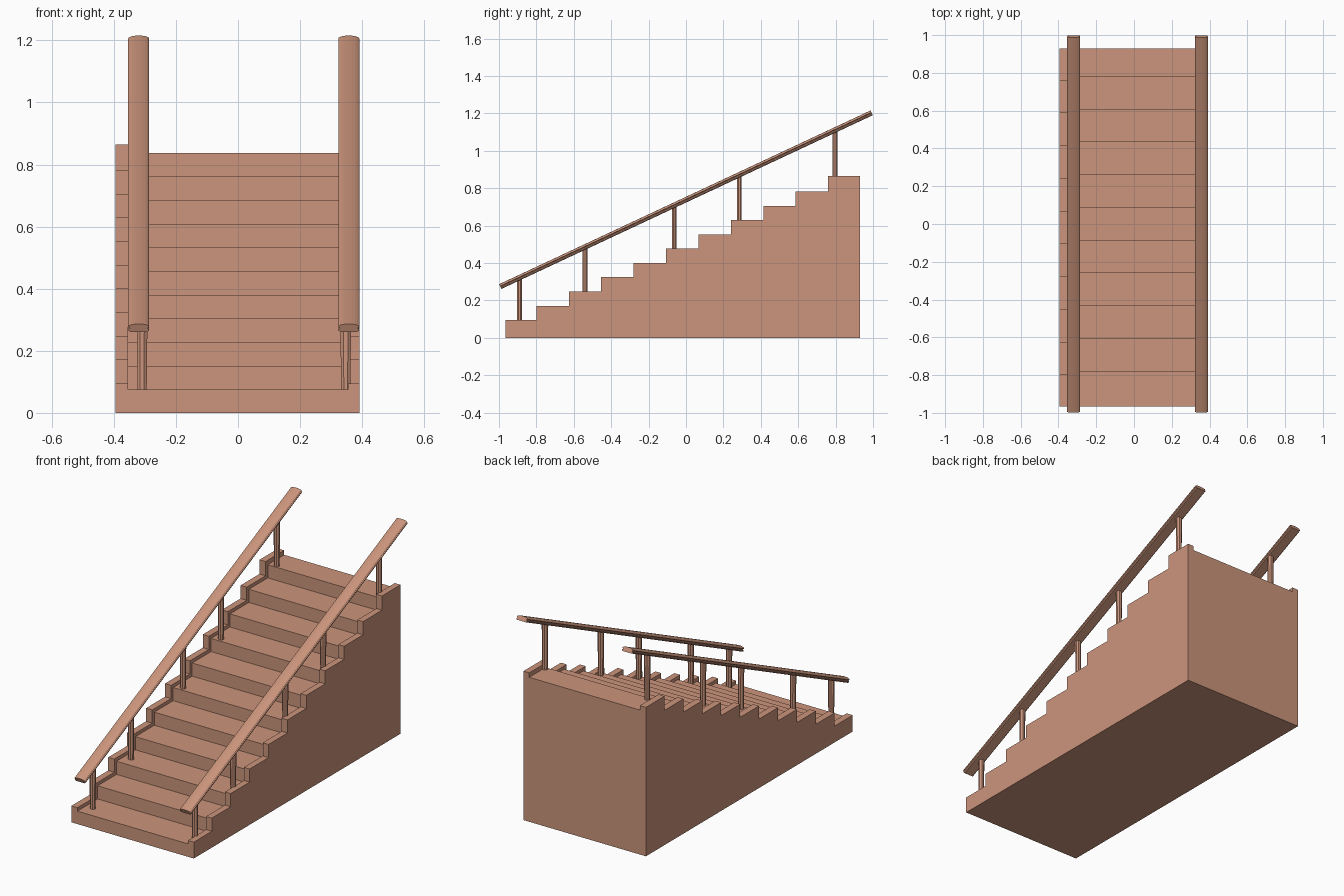
import bpy, bmesh, math
from mathutils import Vector

if "Cube" in bpy.data.objects:
    bpy.data.objects.remove(bpy.data.objects["Cube"])

mat = bpy.data.materials.new("terracotta")
mat.diffuse_color = (0.60, 0.30, 0.20, 1)
mat.use_nodes = True
mat.node_tree.nodes["Principled BSDF"].inputs["Base Color"].default_value = mat.diffuse_color


def loft(name, ring_a, ring_b):
    """Closed solid between two matching polygon rings."""
    bm = bmesh.new()
    a = [bm.verts.new(p) for p in ring_a]
    b = [bm.verts.new(p) for p in ring_b]
    n = len(a)
    bm.faces.new(a)
    bm.faces.new(b[::-1])
    for i in range(n):
        j = (i + 1) % n
        bm.faces.new((a[i], b[i], b[j], a[j]))
    bmesh.ops.recalc_face_normals(bm, faces=bm.faces)
    me = bpy.data.meshes.new(name)
    bm.to_mesh(me)
    bm.free()
    ob = bpy.data.objects.new(name, me)
    bpy.context.collection.objects.link(ob)
    me.materials.append(mat)
    return ob


def stepped(first_y, start, end, z0, rise, last_extra=0.0):
    """Stair outline in (y, z): 11 treads, ten risers 0.1733 apart."""
    pts = [(start, z0)]
    z = z0
    for i in range(10):
        y = first_y + i * 0.1733
        pts.append((y, z))
        z = z0 + (i + 1) * rise + (last_extra if i == 9 else 0)
        pts.append((y, z))
    return pts + [(end, z)]


def slab(name, pts, x0, x1):
    return loft(name, [(x0, y, z) for y, z in pts], [(x1, y, z) for y, z in pts])


# staircase body with raised stepped curbs, treads cut in between them
body = slab("staircase", stepped(-0.80, -0.965, 0.93, 0.095, 0.0763, 0.006)
            + [(0.93, 0), (-0.965, 0)], -0.394, 0.392)
cutter = slab("tread_cutter", stepped(-0.78, -1.1, 1.1, 0.075, 0.0763)
              + [(1.1, 1.2), (-1.1, 1.2)], -0.355, 0.355)
cutter.hide_render = True
cutter.hide_set(True)
mod = body.modifiers.new("treads", 'BOOLEAN')
mod.operation = 'DIFFERENCE'
mod.solver = 'EXACT'
mod.object = cutter
bpy.context.view_layer.objects.active = body
body.select_set(True)
bpy.ops.object.modifier_apply(modifier=mod.name)
bpy.data.objects.remove(cutter)

# handrail cross-section: domed cap, side groove, flat base
low, high = Vector((0, -0.993, 0.274)), Vector((0, 0.993, 1.203))
d = (high - low).normalized()
up = Vector((0, -d.z, d.y))
dome = [(0.034 * math.cos(math.pi * i / 10), 0.003 + 0.011 * math.sin(math.pi * i / 10))
        for i in range(11)]
base = [(-0.027, -0.001), (-0.033, -0.005), (-0.033, -0.010), (-0.028, -0.014)]
section = dome + base + [(-x, v) for x, v in reversed(base)]

# posts: (y, tread height)
posts = [(-0.89, 0.075), (-0.54, 0.228), (-0.063, 0.457), (0.285, 0.609), (0.797, 0.838)]


def circle(x, y, z, rx, ry, n=8):
    return [(x + rx * math.cos(math.tau * (i + 0.5) / n),
             y + ry * math.sin(math.tau * (i + 0.5) / n), z) for i in range(n)]


for side, rail_x, post_x in (("left", -0.32, -0.309), ("right", 0.357, 0.347)):
    ends = [[p + Vector((rail_x + x, 0, 0)) + up * v for x, v in section] for p in (low, high)]
    loft(side + "_handrail", *ends)
    for k, (y, z) in enumerate(posts):
        top = low.z + (y - low.y) * d.z / d.y - 0.004
        loft(f"{side}_post_{k + 1}", circle(post_x, y, z - 0.003, 0.016, 0.0135),
             circle(post_x, y, top, 0.019, 0.0135))
